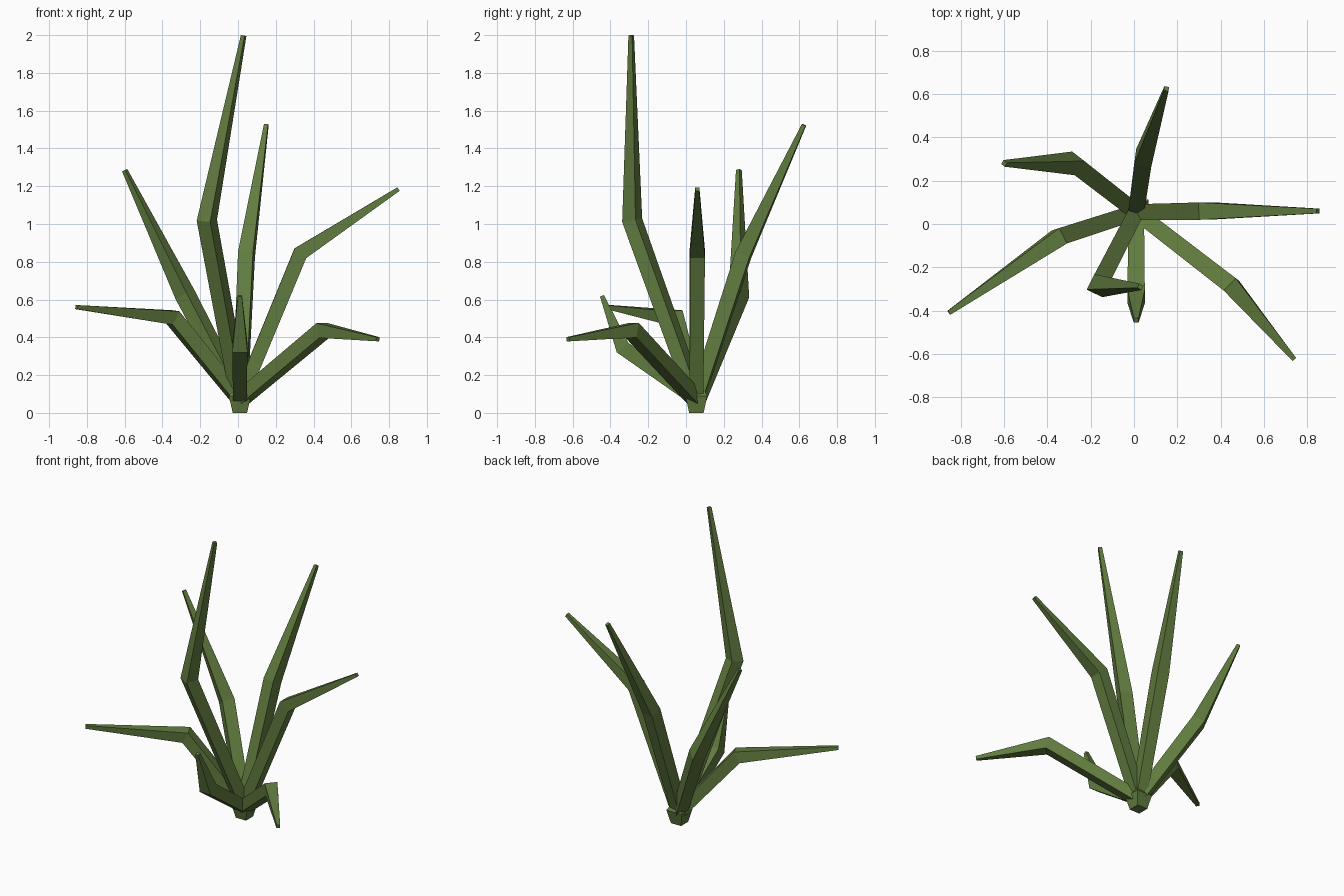
import bpy, bmesh
from mathutils import Vector

if "Cube" in bpy.data.objects:
    bpy.data.objects.remove(bpy.data.objects["Cube"])

green = bpy.data.materials.new("leaf_green")
green.diffuse_color = (0.12, 0.2, 0.05, 1)
green.use_nodes = True
green.node_tree.nodes["Principled BSDF"].inputs["Base Color"].default_value = green.diffuse_color
UP = Vector((0, 0, 1))
HUB = Vector((0.01, 0.055, 0.07))


def loft(name, rings):
    """Skin a list of four-point rings into a closed, flat-faced object."""
    bm = bmesh.new()
    vs = [[bm.verts.new(p) for p in r] for r in rings]
    for a, b in zip(vs, vs[1:]):
        for i in range(4):
            j = (i + 1) % 4
            bm.faces.new((a[i], a[j], b[j], b[i]))
    bm.faces.new(vs[0][::-1])
    bm.faces.new(vs[-1])
    bmesh.ops.recalc_face_normals(bm, faces=bm.faces)
    me = bpy.data.meshes.new(name)
    bm.to_mesh(me)
    bm.free()
    me.materials.append(green)
    ob = bpy.data.objects.new(name, me)
    bpy.context.collection.objects.link(ob)


def ring(c, side, other, h):
    return [c + side * (h * a) + other * (h * b)
            for a, b in ((-1, -1), (1, -1), (1, 1), (-1, 1))]


def blade(name, mid, tip):
    """Square stalk from the hub to a mitred bend, tapering to the tip."""
    mid, tip = Vector(mid), Vector(tip)
    d1, d2 = (mid - HUB).normalized(), (tip - mid).normalized()
    side = d1.cross(UP).normalized()
    rings = []
    for c, t, h in ((HUB, d1, 0.036), (mid, (d1 + d2).normalized(), 0.04),
                    (tip, d2, 0.011)):
        s = (side - t * side.dot(t)).normalized()
        rings.append(ring(c, s, s.cross(t), h))
    loft(name, rings)


# Leaves: bend point, tip
blade("leaf_tall", (-0.165, -0.285, 1.02), (0.03, -0.29, 1.998))
blade("leaf_back", (0.045, 0.305, 0.84), (0.15, 0.625, 1.525))
blade("leaf_back_left", (-0.28, 0.28, 0.625), (-0.60, 0.28, 1.285))
blade("leaf_right", (0.33, 0.06, 0.845), (0.85, 0.06, 1.185))
blade("leaf_front_left", (-0.345, -0.06, 0.505), (-0.855, -0.41, 0.56))
blade("leaf_front_right", (0.45, -0.285, 0.437), (0.74, -0.625, 0.39))
blade("leaf_front_short", (0.01, -0.335, 0.345), (0.01, -0.445, 0.62))

# Flared stem under the leaves
X, Y = Vector((1, 0, 0)), Vector((0, 1, 0))
loft("stem", [ring(Vector((0.01, 0.055, z)), X, Y, h)
              for z, h in ((0, 0.038), (0.09, 0.058), (0.14, 0.03))])
